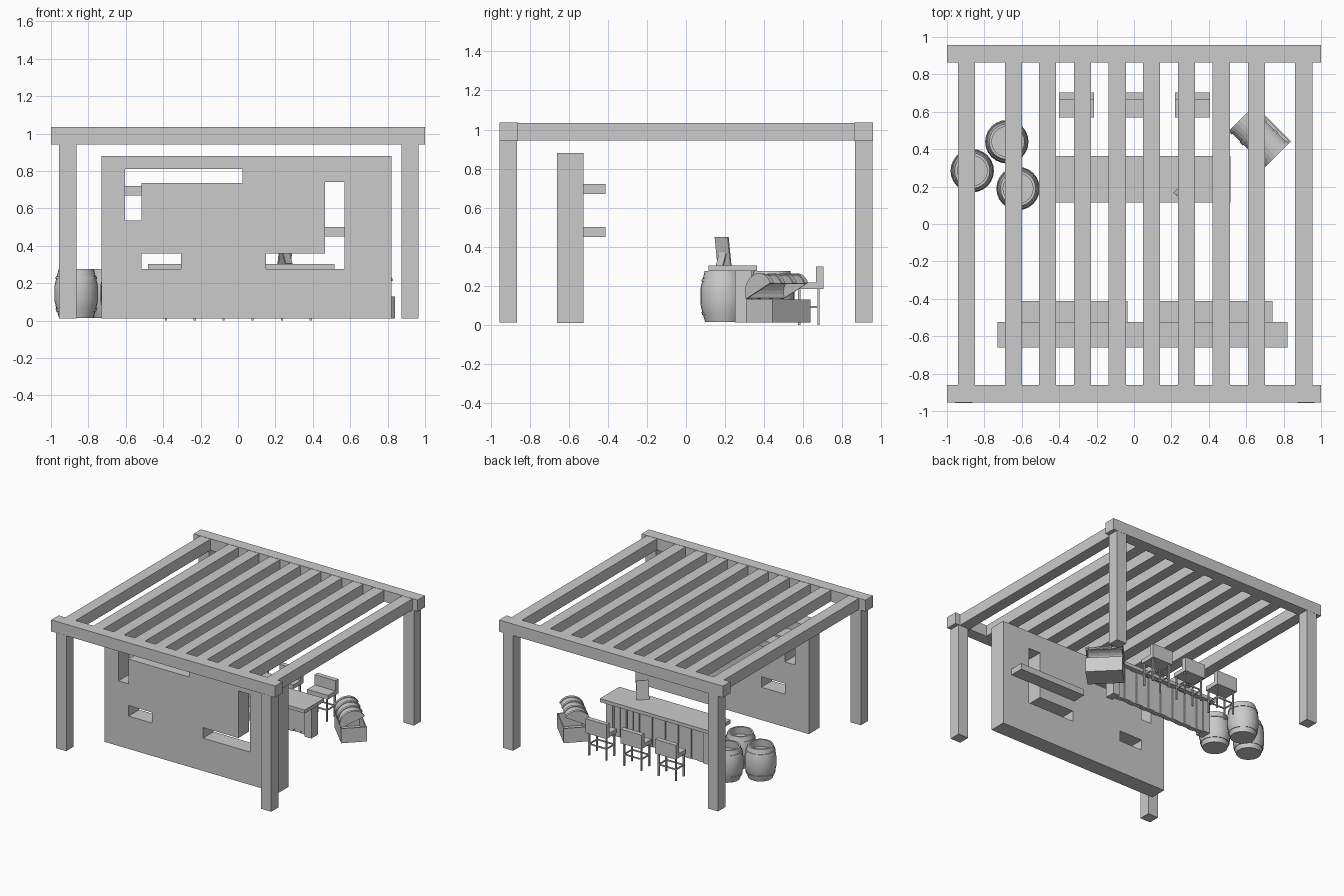
import bpy, bmesh, math
from mathutils import Matrix, Vector

if "Cube" in bpy.data.objects:
    bpy.data.objects.remove(bpy.data.objects["Cube"])


def obj_from_bm(name, bm, smooth=False):
    bmesh.ops.recalc_face_normals(bm, faces=bm.faces[:])
    me = bpy.data.meshes.new(name)
    bm.to_mesh(me)
    bm.free()
    ob = bpy.data.objects.new(name, me)
    bpy.context.collection.objects.link(ob)
    if smooth:
        bpy.context.view_layer.objects.active = ob
        ob.select_set(True)
        bpy.ops.object.shade_smooth_by_angle(angle=math.radians(30))
        ob.select_set(False)
    return ob


def box(name, x0, x1, y0, y1, z0, z1):
    bm = bmesh.new()
    bmesh.ops.create_cube(bm, size=1)
    for v in bm.verts:
        v.co = Vector(((x0 + x1) / 2 + v.co.x * (x1 - x0),
                       (y0 + y1) / 2 + v.co.y * (y1 - y0),
                       (z0 + z1) / 2 + v.co.z * (z1 - z0)))
    return obj_from_bm(name, bm)


def prism(name, outline, axis, a, b):
    """Extrude a 2D outline along x ('x': points are y,z) or y ('y': points are x,z)."""
    def place(p, t):
        return (t, p[0], p[1]) if axis == 'x' else (p[0], t, p[1])
    bm = bmesh.new()
    f = bm.faces.new([bm.verts.new(place(p, a)) for p in outline])
    r = bmesh.ops.extrude_face_region(bm, geom=[f])
    d = Vector(place((0, 0), b - a))
    bmesh.ops.translate(bm, verts=[g for g in r['geom'] if isinstance(g, bmesh.types.BMVert)], vec=d)
    return obj_from_bm(name, bm)


def lathe(name, profile, steps, loc):
    bm = bmesh.new()
    vs = [bm.verts.new((r, 0, z)) for r, z in profile]
    es = [bm.edges.new(p) for p in zip(vs, vs[1:])]
    bmesh.ops.spin(bm, geom=vs + es, cent=(0, 0, 0), axis=(0, 0, 1),
                   angle=2 * math.pi, steps=steps)
    bmesh.ops.remove_doubles(bm, verts=bm.verts[:], dist=1e-4)
    ob = obj_from_bm(name, bm, True)
    ob.location = loc
    return ob


# pergola posts, beams and rafters
for sx in (-0.91, 0.92):
    for sy in (-0.91, 0.91):
        box("post", sx - 0.046, sx + 0.046, sy - 0.046, sy + 0.046, 0.012, 0.945)
for sy in (-0.908, 0.91):
    box("beam", -1, 1, sy - 0.047, sy + 0.047, 0.942, 1.035)
for x in (-0.895, -0.645, -0.462, -0.275, -0.09, 0.093, 0.28, 0.467, 0.655, 0.908):
    box("rafter", x - 0.046, x + 0.046, -0.862, 0.864, 0.943, 1.033)

# wall with cut openings
wall = box("wall", -0.73, 0.82, -0.66, -0.525, 0.01, 0.88)
openings = [
    [(-0.605, 0.535), (-0.515, 0.535), (-0.515, 0.735), (0.025, 0.735), (0.025, 0.81), (-0.605, 0.81)],
    [(0.15, 0.275), (0.57, 0.275), (0.57, 0.74), (0.465, 0.74), (0.465, 0.36), (0.15, 0.36)],
    [(-0.515, 0.275), (-0.305, 0.275), (-0.305, 0.36), (-0.515, 0.36)],
]
for o in openings:
    cut = prism("opening_cutter", o, 'y', -0.8, -0.4)
    cut.hide_render = True
    cut.hide_set(True)
    m = wall.modifiers.new("opening", 'BOOLEAN')
    m.object = cut
    m.solver = 'EXACT'

# wall shelves
box("upper_shelf", -0.605, -0.035, -0.525, -0.413, 0.67, 0.72)
box("lower_shelf", 0.135, 0.74, -0.525, -0.413, 0.45, 0.50)

# bar counter: top slab and plank front between end posts
box("counter_top", -0.48, 0.515, 0.115, 0.363, 0.275, 0.303)
for x in (-0.45, 0.42):
    box("counter_post", x, x + 0.06, 0.25, 0.335, 0.012, 0.275)
n, w = 14, 0.81 / 14
for i in range(n):
    x = -0.39 + i * w
    d = 0.006 * (i % 2)
    box("counter_plank", x + 0.003, x + w - 0.003, 0.285 - d, 0.325 - d, 0.012, 0.275)
box("counter_backing", -0.39, 0.42, 0.28, 0.30, 0.03, 0.275)

# menu stand on the counter: leaning card and rear prop
stand = Matrix.Translation((0.247, 0.197, 0.303)) @ Matrix.Rotation(math.radians(45), 4, 'Z')
card = box("menu_card", -0.047, 0.047, -0.004, 0.004, 0, 0.148)
card.matrix_world = stand @ Matrix.Rotation(math.radians(8), 4, 'X')
prop = box("menu_prop", -0.025, 0.025, -0.003, 0.003, 0, 0.075)
prop.matrix_world = stand @ Matrix.Translation((0, -0.035, 0)) @ Matrix.Rotation(math.radians(-20), 4, 'X')

# bar chairs
chair_side = [(0.57, 0.185), (0.703, 0.185), (0.703, 0.30), (0.665, 0.30), (0.665, 0.218), (0.57, 0.218)]
for cx in (-0.308, 0.0, 0.312):
    prism("chair_seat", chair_side, 'x', cx - 0.093, cx + 0.093)
    for lx in (cx - 0.077, cx + 0.077):
        for ly in (0.58, 0.678):
            box("chair_leg", lx - 0.006, lx + 0.006, ly - 0.006, ly + 0.006, 0, 0.187)
        box("chair_side_rail", lx - 0.004, lx + 0.004, 0.58, 0.678, 0.086, 0.096)
    for ly in (0.58, 0.678):
        box("chair_cross_rail", cx - 0.077, cx + 0.077, ly - 0.004, ly + 0.004, 0.086, 0.096)

# barrels with recessed tops and hoops
staves = [(0, 0), (0.092, 0), (0.107, 0.05), (0.116, 0.09), (0.116, 0.17), (0.107, 0.21),
          (0.094, 0.26), (0.08, 0.26), (0.085, 0.20), (0, 0.20)]
for bx, by in ((-0.68, 0.44), (-0.865, 0.285), (-0.62, 0.19)):
    lathe("barrel", staves, 24, (bx, by, 0.015))
    for z0, r0, r1 in ((0.035, 0.105, 0.109), (0.208, 0.110, 0.106)):
        hoop = [(r0 - 0.01, z0), (r0 + 0.002, z0), (r1 + 0.002, z0 + 0.015),
                (r1 - 0.01, z0 + 0.015), (r0 - 0.01, z0)]
        lathe("barrel_hoop", hoop, 24, (bx, by, 0.015))

# chest, local x along its length, local y from hinge to opening
chest = Matrix.Translation((0.609, 0.405, 0.012)) @ Matrix.Rotation(math.radians(-45), 4, 'Z')
L, D = 0.137, 0.19
bm = bmesh.new()
bmesh.ops.create_cube(bm, size=1)
for v in bm.verts:
    v.co = Vector((v.co.x * 2 * L, (v.co.y + 0.5) * D, (v.co.z + 0.5) * 0.118))
bmesh.ops.delete(bm, geom=[f for f in bm.faces if f.calc_center_median().z > 0.117], context='FACES')
base = obj_from_bm("chest_base", bm)
base.matrix_world = chest
base.modifiers.new("walls", 'SOLIDIFY').thickness = 0.012

# arched lid swung open, with raised bands
hinge = chest @ Matrix.Translation((0, 0, 0.122)) @ Matrix.Rotation(math.radians(25), 4, 'X')


def arch(r):
    return [(D / 2 + r * math.cos(math.pi * i / 12), 0.9 * r * math.sin(math.pi * i / 12)) for i in range(13)]


lid = prism("chest_lid", arch(D / 2 - 0.003), 'x', -L, L)
bm = bmesh.new()
bm.from_mesh(lid.data)
bmesh.ops.delete(bm, geom=[f for f in bm.faces if f.normal.z < -0.9], context='FACES_ONLY')
bm.to_mesh(lid.data)
bm.free()
lid.modifiers.new("shell", 'SOLIDIFY').thickness = 0.01
lid.matrix_world = hinge
for bx in (-0.125, -0.042, 0.042, 0.125):
    ring = arch(D / 2 + 0.003) + arch(D / 2 - 0.006)[::-1]
    prism("chest_lid_band", ring, 'x', bx - 0.012, bx + 0.012).matrix_world = hinge
